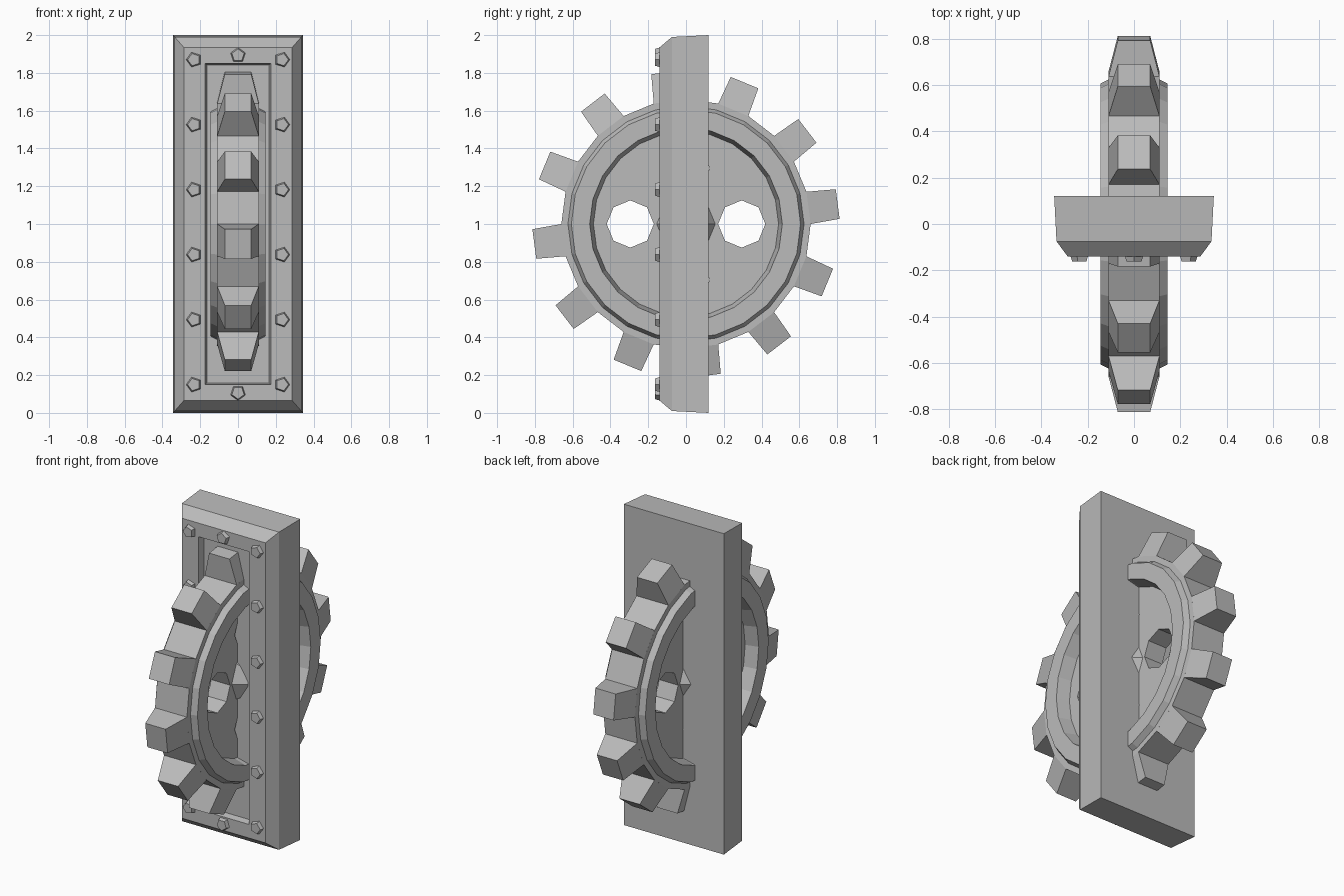
import bpy, bmesh
from math import sin, cos, pi, radians
from mathutils import Vector

cube = bpy.data.objects.get("Cube")
if cube:
    bpy.data.objects.remove(cube, do_unlink=True)

steel = bpy.data.materials.new("grey_steel")
steel.use_nodes = True
colour = (0.5, 0.5, 0.5, 1)
steel.diffuse_color = colour
steel.node_tree.nodes["Principled BSDF"].inputs["Base Color"].default_value = colour

CENTRE = Vector((0, 0, 1))
SIDES = 24


def loft(name, sections, closed=False):
    """Skin a row of equal-length point loops; cap the ends unless closed."""
    bm = bmesh.new()
    loops = [[bm.verts.new(p) for p in s] for s in sections]
    pairs = list(zip(loops, loops[1:]))
    if closed:
        pairs.append((loops[-1], loops[0]))
    for a, b in pairs:
        n = len(a)
        for i in range(n):
            j = (i + 1) % n
            bm.faces.new((a[i], a[j], b[j], b[i]))
    if not closed:
        bm.faces.new(loops[0])
        bm.faces.new(loops[-1])
    bmesh.ops.recalc_face_normals(bm, faces=bm.faces)
    mesh = bpy.data.meshes.new(name)
    bm.to_mesh(mesh)
    bm.free()
    mesh.materials.append(steel)
    obj = bpy.data.objects.new(name, mesh)
    bpy.context.collection.objects.link(obj)
    return obj


def ring(x, r, n=SIDES, centre=CENTRE):
    """Regular polygon facing along x."""
    return [centre + Vector((x, r * cos(2 * pi * i / n), r * sin(2 * pi * i / n)))
            for i in range(n)]


def rect(y, half_x, half_z):
    """Upright rectangle facing along y."""
    return [CENTRE + Vector((sx * half_x, y, sz * half_z))
            for sx, sz in ((-1, -1), (1, -1), (1, 1), (-1, 1))]


# Wall plate: bevelled block with a shallow recessed panel
loft("wall_plate", [rect(0.12, 0.345, 1.0), rect(-0.075, 0.335, 0.99),
                    rect(-0.14, 0.287, 0.935), rect(-0.14, 0.175, 0.85),
                    rect(-0.10, 0.165, 0.842)])

# Gear rim: revolved profile, mirrored across x
half = [(0.11, 0.66), (0.11, 0.625), (0.145, 0.607), (0.145, 0.51), (0.065, 0.49)]
profile = half + [(-x, r) for x, r in reversed(half)]
loft("gear_rim", [ring(x, r) for x, r in profile], closed=True)

# Gear web with four octagonal holes
web = loft("gear_web", [ring(-0.065, 0.5), ring(0.065, 0.5)])
for k in range(4):
    a = k * pi / 2
    c = CENTRE + Vector((0, 0.295 * cos(a), 0.295 * sin(a)))
    cutter = loft("web_hole_cutter", [ring(-0.3, 0.125, 8, c), ring(0.3, 0.125, 8, c)])
    cutter.hide_render = True
    cutter.hide_set(True)
    mod = web.modifiers.new("hole", "BOOLEAN")
    mod.operation = "DIFFERENCE"
    mod.solver = "EXACT"
    mod.object = cutter

# Bake the holes, then drop the cutters
bpy.context.view_layer.update()
cut = bpy.data.meshes.new_from_object(
    web.evaluated_get(bpy.context.evaluated_depsgraph_get()))
web.modifiers.clear()
web.data = cut
for obj in [o for o in bpy.data.objects if o.name.startswith("web_hole_cutter")]:
    bpy.data.objects.remove(obj, do_unlink=True)

# Tapered octagonal hub
loft("gear_hub", [ring(x, r, 8) for x, r in
                  ((-0.14, 0.105), (-0.065, 0.155), (0.065, 0.155), (0.14, 0.105))])

# Twelve tapered teeth on every other rim facet
for k in range(12):
    a = radians(7.5 + 30 * k)
    out = Vector((0, cos(a), sin(a)))
    side = Vector((0, -sin(a), cos(a)))

    def block(dist, half_x, half_w):
        return [CENTRE + out * dist + side * (s * half_w) + Vector((t * half_x, 0, 0))
                for s, t in ((-1, -1), (1, -1), (1, 1), (-1, 1))]

    loft("gear_tooth", [block(0.654, 0.11, 0.086), block(0.81, 0.07, 0.079)])


# Five-sided rivets around the plate border, points facing outward
def rivet(x, z, turn):
    def pentagon(y, r):
        return [Vector((x + r * cos(turn + 2 * pi * i / 5), y,
                        z + r * sin(turn + 2 * pi * i / 5))) for i in range(5)]
    loft("rivet", [pentagon(-0.135, 0.043), pentagon(-0.163, 0.034)])


for row in range(6):
    z = 0.15 + 0.344 * row
    rivet(0.233, z, 0)
    rivet(-0.233, z, pi)
rivet(0, 1.893, pi / 2)
rivet(0, 0.107, -pi / 2)
